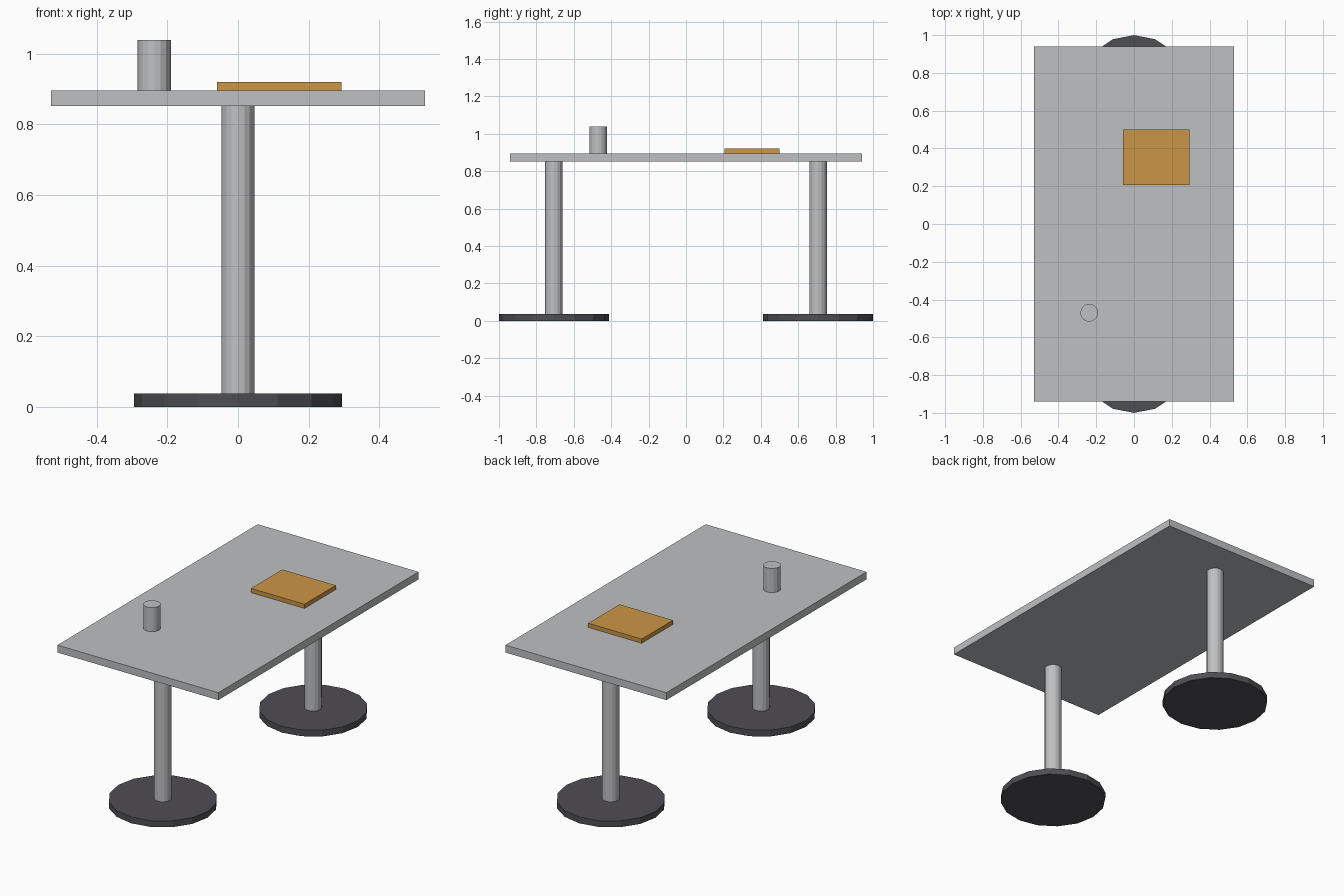
import bpy

cube = bpy.data.objects.get("Cube")
if cube:
    bpy.data.objects.remove(cube, do_unlink=True)


def material(name, rgb):
    m = bpy.data.materials.new(name)
    m.use_nodes = True
    colour = (*rgb, 1)
    m.diffuse_color = colour
    m.node_tree.nodes["Principled BSDF"].inputs["Base Color"].default_value = colour
    return m


grey = material("light_grey", (0.52, 0.53, 0.54))
dark = material("dark_grey", (0.078, 0.075, 0.085))
wood = material("orange_wood", (0.60, 0.30, 0.063))


def box(name, x, y, z, mat):
    """Box spanning the given (low, high) ranges."""
    spans = (x, y, z)
    bpy.ops.mesh.primitive_cube_add(size=1, location=[sum(s) / 2 for s in spans])
    ob = bpy.context.object
    ob.name = name
    ob.scale = [s[1] - s[0] for s in spans]
    bpy.ops.object.transform_apply(location=False, rotation=False, scale=True)
    ob.data.materials.append(mat)


def cylinder(name, x, y, radius, z, mat):
    """Flat-sided upright cylinder between two heights."""
    bpy.ops.mesh.primitive_cylinder_add(
        vertices=16, radius=radius, depth=z[1] - z[0], location=(x, y, sum(z) / 2))
    ob = bpy.context.object
    ob.name = name
    ob.data.materials.append(mat)


BASE_TOP, UNDERSIDE, SURFACE = 0.037, 0.851, 0.895

# Table top
box("table_top", (-0.529, 0.529), (-0.94, 0.94), (UNDERSIDE, SURFACE), grey)

# Two pedestals: round foot and column
for side, y in (("front", -0.706), ("back", 0.706)):
    cylinder(side + "_foot", 0, y, 0.294, (0, BASE_TOP), dark)
    cylinder(side + "_column", 0, y, 0.047, (BASE_TOP, UNDERSIDE), grey)

# Objects on the table
cylinder("cup", -0.237, -0.47, 0.047, (SURFACE, 1.038), grey)
box("board", (-0.059, 0.293), (0.206, 0.5), (SURFACE, 0.92), wood)
